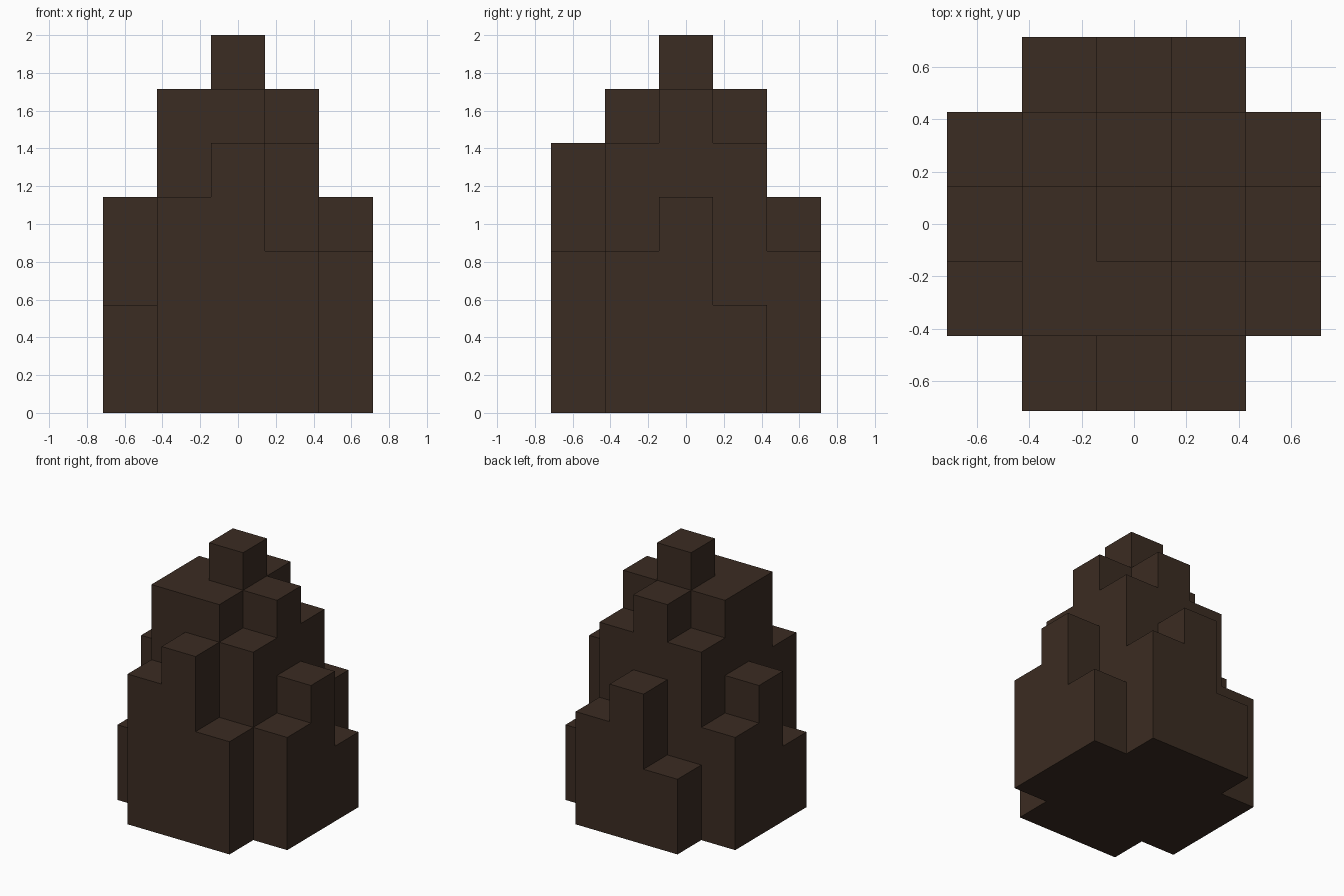
import bpy
import bmesh
from mathutils import Vector

default = bpy.data.objects.get("Cube")
if default:
    bpy.data.objects.remove(default, do_unlink=True)

# One dark earth colour
earth = bpy.data.materials.new("dark_brown")
earth.use_nodes = True
colour = (0.044, 0.025, 0.016, 1.0)
earth.diffuse_color = colour
shader = next(n for n in earth.node_tree.nodes if n.type == "BSDF_PRINCIPLED")
shader.inputs["Base Color"].default_value = colour
shader.inputs["Roughness"].default_value = 1.0

# Column heights in blocks: rows run front to back, digits run from -x to +x
ROWS = ["04530", "26653", "46764", "35652", "02430"]
UNIT = 2 / 7
HALF = len(ROWS) / 2


def filled(cell):
    """True if a block of the mound occupies this cell."""
    x, y, z = cell
    inside = 0 <= x < len(ROWS) and 0 <= y < len(ROWS)
    return inside and 0 <= z < int(ROWS[y][x])


def add_side(bm, centre, normal):
    """Add one outward-facing square of a block."""
    u = Vector((normal.y, normal.z, normal.x))
    v = normal.cross(u)
    middle = centre + normal / 2
    corners = [middle + (u * a + v * b) / 2
               for a, b in ((-1, -1), (1, -1), (1, 1), (-1, 1))]
    bm.faces.new([bm.verts.new(c * UNIT) for c in corners])


# Stepped mound: only the outer sides of the stacked blocks
bm = bmesh.new()
directions = [Vector([s if i == axis else 0 for i in range(3)])
              for axis in range(3) for s in (-1, 1)]
for y, row in enumerate(ROWS):
    for x, height in enumerate(row):
        for z in range(int(height)):
            centre = Vector((x - HALF + 0.5, y - HALF + 0.5, z + 0.5))
            for d in directions:
                if not filled((x + int(d.x), y + int(d.y), z + int(d.z))):
                    add_side(bm, centre, d)

# Weld the squares and merge flat areas into single faces
bmesh.ops.remove_doubles(bm, verts=bm.verts[:], dist=0.001)
bmesh.ops.dissolve_limit(bm, angle_limit=0.01, verts=bm.verts[:],
                         edges=bm.edges[:])

mesh = bpy.data.meshes.new("stepped_mound")
bm.to_mesh(mesh)
bm.free()
mesh.materials.append(earth)
mound = bpy.data.objects.new("stepped_mound", mesh)
bpy.context.collection.objects.link(mound)
